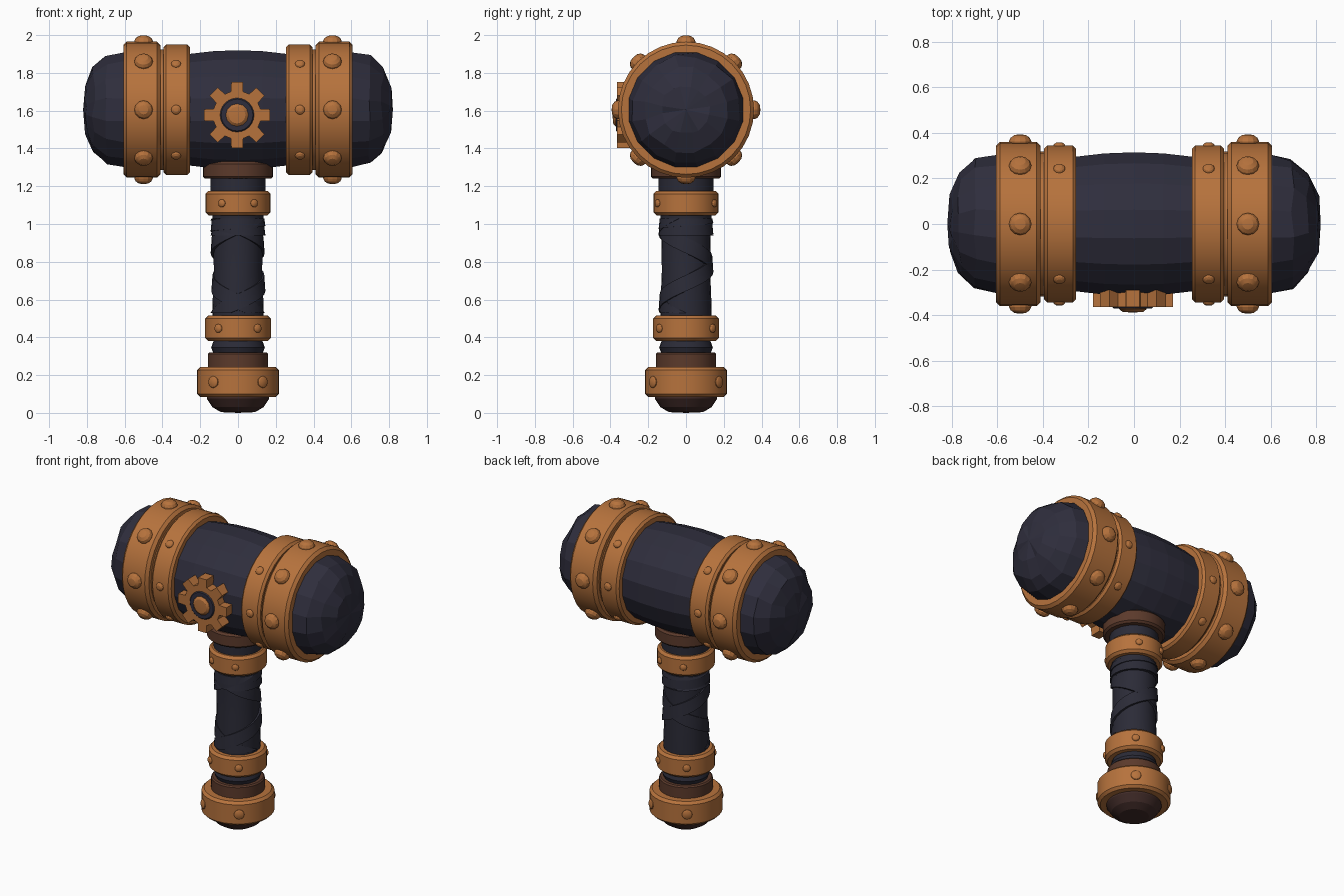
import bpy, bmesh, math, random
from mathutils import Vector, Matrix

if "Cube" in bpy.data.objects:
    bpy.data.objects.remove(bpy.data.objects["Cube"])
random.seed(4)
CZ = 1.605  # height of the head axis


def material(name, rgb):
    m = bpy.data.materials.new(name)
    m.diffuse_color = (*rgb, 1)
    m.use_nodes = True
    m.node_tree.nodes["Principled BSDF"].inputs["Base Color"].default_value = m.diffuse_color
    return m


BRONZE = material("bronze", (0.47, 0.17, 0.046))
NAVY = material("dark navy metal", (0.028, 0.027, 0.046))
LEATHER = material("dark leather", (0.024, 0.024, 0.038))
BROWN = material("brown", (0.105, 0.042, 0.024))
DARKBROWN = material("dark brown", (0.052, 0.024, 0.021))

UPRIGHT = Matrix.Identity(4)
SIDEWAYS = Matrix.Translation((0, 0, CZ)) @ Matrix.Rotation(math.pi / 2, 4, 'Y')


def finish(name, bm, mat, smooth=True):
    bmesh.ops.remove_doubles(bm, verts=bm.verts, dist=1e-5)
    bmesh.ops.recalc_face_normals(bm, faces=bm.faces)
    me = bpy.data.meshes.new(name)
    bm.to_mesh(me)
    bm.free()
    me.materials.append(mat)
    ob = bpy.data.objects.new(name, me)
    bpy.context.collection.objects.link(ob)
    if smooth:
        bpy.ops.object.select_all(action='DESELECT')
        ob.select_set(True)
        bpy.context.view_layer.objects.active = ob
        bpy.ops.object.shade_smooth_by_angle(angle=math.radians(25))
    return ob


def spin(bm, prof, seg, mtx):
    """Revolve (radius, height) points about the local z axis."""
    vs = [bm.verts.new((r, 0, h)) for r, h in prof]
    es = [bm.edges.new(p) for p in zip(vs, vs[1:])]
    bmesh.ops.spin(bm, geom=vs + es, cent=(0, 0, 0), axis=(0, 0, 1),
                   angle=2 * math.pi, steps=seg)
    new = [v for v in bm.verts if v.index == -1 or not v.tag]
    for v in new:
        v.co = mtx @ v.co
        v.tag = True


def lathe(name, prof, mat, mtx=UPRIGHT, seg=32, smooth=True):
    bm = bmesh.new()
    spin(bm, prof, seg, mtx)
    return finish(name, bm, mat, smooth)


def ring(name, r_in, r, a, b, mat, c=0.015, mtx=UPRIGHT, seg=32):
    prof = [(r_in, a), (r - c, a), (r, a + c), (r, b - c), (r - c, b), (r_in, b), (r_in, a)]
    return lathe(name, prof, mat, mtx, seg)


def rivets(name, spots, size, height):
    """Domes at (position, outward normal)."""
    bm = bmesh.new()
    dome = [(size, -0.02), (size, height * 0.25), (size * 0.85, height * 0.62),
            (size * 0.5, height * 0.92), (0, height)]
    for p, n in spots:
        q = Vector(n).to_track_quat('Z', 'Y').to_matrix().to_4x4()
        spin(bm, dome, 12, Matrix.Translation(p) @ q)
    return finish(name, bm, BRONZE)


# Hammer head: faceted barrel with domed ends
half = [(0.0, -0.82), (0.13, -0.805), (0.225, -0.765), (0.288, -0.695), (0.308, -0.61),
        (0.302, -0.25), (0.316, -0.13)]
head_prof = half + [(0.321, 0)] + [(r, -h) for r, h in reversed(half)]
head = lathe("hammer_head", head_prof, NAVY, SIDEWAYS @ Matrix.Rotation(math.pi / 16, 4, 'Z'), 16, False)
for v in head.data.vertices:
    if 0.62 < abs(v.co.x) < 0.81:
        v.co += Vector([random.uniform(-0.009, 0.009) for _ in range(3)])

# Head bands and their rivets, on both ends
for s, side in ((-1, "left"), (1, "right")):
    def span(a, b):
        return sorted((s * a, s * b))
    ring(side + "_outer_band", 0.27, 0.36, *span(0.41, 0.607), BRONZE, 0.018, SIDEWAYS)
    ring(side + "_inner_band", 0.27, 0.345, *span(0.255, 0.395), BRONZE, 0.014, SIDEWAYS)
    ring(side + "_band_spacer", 0.27, 0.318, *span(0.385, 0.42), BRONZE, 0.002, SIDEWAYS)
    big, small = [], []
    for i in range(8):
        a = i * math.pi / 4
        n = Vector((0, math.cos(a), math.sin(a)))
        big.append((Vector((s * 0.5, 0, CZ)) + n * 0.355, n))
        if i not in (2, 6):
            small.append((Vector((s * 0.328, 0, CZ)) + n * 0.341, n))
    rivets(side + "_outer_rivets", big, 0.049, 0.039)
    rivets(side + "_inner_rivets", small, 0.026, 0.018)

# Gear emblem on the front of the head
GEAR = Matrix.Translation((-0.005, 0, 1.577)) @ Matrix.Rotation(math.pi / 2, 4, 'X')
bm = bmesh.new()
outline = []
for i in range(8):
    a = i * math.pi / 4
    for r, d in ((0.128, -0.26), (0.178, -0.17), (0.178, 0.17), (0.128, 0.26)):
        outline.append((r * math.cos(a + d), r * math.sin(a + d)))
face = bm.faces.new([bm.verts.new(GEAR @ Vector((x, y, 0.29))) for x, y in outline])
ext = bmesh.ops.extrude_face_region(bm, geom=[face])
for g in ext["geom"]:
    if isinstance(g, bmesh.types.BMVert):
        g.co.y -= 0.075
finish("gear", bm, BRONZE, False)
ring("gear_dark_ring", 0.05, 0.09, 0.33, 0.371, NAVY, 0.006, GEAR, 24)
lathe("gear_hub", [(0.06, 0.33), (0.06, 0.374), (0.045, 0.386), (0, 0.389)], BRONZE, GEAR, 12)

# Handle: collar, neck, grip core
ring("head_collar", 0.10, 0.186, 1.24, 1.33, BROWN, 0.012)
ring("neck", 0.05, 0.146, 1.14, 1.27, LEATHER, 0.006, seg=20)
lathe("grip", [(0, 0.3), (0.128, 0.3), (0.136, 0.55), (0.128, 0.75), (0.13, 0.92),
               (0.136, 1.1), (0, 1.1)], LEATHER, seg=20)
lathe("lower_grip_roll", [(0.1, 0.31), (0.132, 0.32), (0.142, 0.345), (0.132, 0.375),
                          (0.1, 0.385)], LEATHER, seg=24)


def strap(name, direction, start, r, width=0.085, pitch=0.4, z0=0.53, z1=1.03):
    """Flat strip wound round the grip."""
    bm = bmesh.new()
    steps = int((z1 - z0 + width) / pitch * 24)
    last = None
    for i in range(steps + 1):
        a = start + direction * i * math.tau / 24
        z = z0 - width / 2 + pitch * i / 24
        lo, hi = (min(max(z + k * width / 2, z0), z1) for k in (-1, 1))
        row = [bm.verts.new((q * math.cos(a), q * math.sin(a), h)) for q, h in
               ((0.12, lo), (r, lo), (r - 0.006, hi), (0.12, hi))]
        if last:
            for k in range(4):
                j = (k + 1) % 4
                bm.faces.new((last[k], last[j], row[j], row[k]))
        last = row
    finish(name, bm, LEATHER)


# Crossing leather straps
strap("strap_rising_right", 1, math.radians(180), 0.145)
strap("strap_rising_left", -1, math.radians(0), 0.141)
strap("strap_top_wrap", 1, math.radians(60), 0.145, 0.06, 0.06, 0.94, 1.03)

# Handle rings with four rivets each
for name, r, a, b, x, y, size in (("upper_ring", 0.172, 1.045, 1.175, 0.085, 0.149, 0.021),
                                  ("middle_ring", 0.174, 0.38, 0.515, 0.104, 0.141, 0.023),
                                  ("pommel_ring", 0.218, 0.085, 0.242, 0.13, 0.174, 0.031)):
    ring(name, 0.09, r, a, b, BRONZE, 0.016)
    spots = [((sx * x, sy * y, (a + b) / 2), (sx * x, sy * y, 0))
             for sx in (-1, 1) for sy in (-1, 1)]
    rivets(name + "_rivets", spots, size, 0.014)

# Brown spacer and pommel
ring("pommel_spacer", 0.05, 0.16, 0.22, 0.32, BROWN, 0.008)
lathe("pommel", [(0, 0), (0.09, 0.004), (0.135, 0.03), (0.165, 0.075), (0.165, 0.12), (0, 0.12)],
      DARKBROWN, seg=20)
